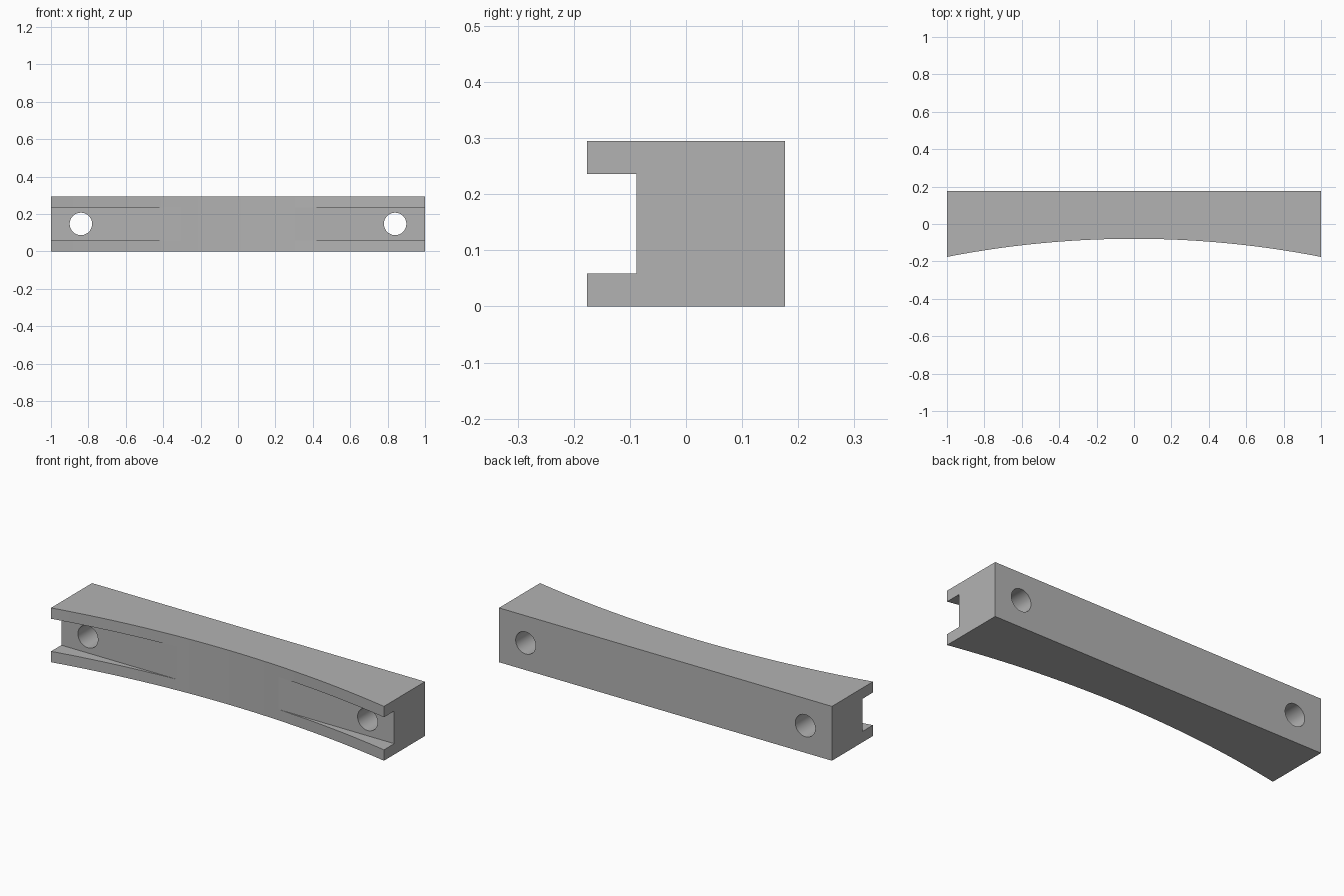
import bpy
import bmesh
import math

cube = bpy.data.objects.get("Cube")
if cube:
    bpy.data.objects.remove(cube, do_unlink=True)

HALF_DEPTH, HEIGHT = 0.176, 0.295
SLOT_FLOOR, APEX = -0.088, -0.079
SEGMENTS = 40

grey = bpy.data.materials.new("plain grey")
grey.use_nodes = True
colour = (0.45, 0.45, 0.45, 1)
grey.diffuse_color = colour
grey.node_tree.nodes["Principled BSDF"].inputs["Base Color"].default_value = colour


def subtract(target, cutter):
    """Cut one shape from another and hide the cutter."""
    cutter.hide_render = True
    mod = target.modifiers.new(cutter.name, "BOOLEAN")
    mod.operation = "DIFFERENCE"
    mod.solver = "EXACT"
    mod.object = cutter
    bpy.ops.object.select_all(action="DESELECT")
    bpy.context.view_layer.objects.active = target
    target.select_set(True)
    bpy.ops.object.modifier_apply(modifier=mod.name)
    bpy.data.objects.remove(cutter, do_unlink=True)


# Bar with a shallow circular arc along its front
sag = APEX + HALF_DEPTH
radius = (1 + sag * sag) / (2 * sag)
half_angle = math.asin(1 / radius)
profile = [(1, HALF_DEPTH), (-1, HALF_DEPTH)]
for i in range(SEGMENTS + 1):
    a = half_angle * (2 * i / SEGMENTS - 1)
    profile.append((radius * math.sin(a), APEX - radius * (1 - math.cos(a))))

bm = bmesh.new()
base = bm.faces.new([bm.verts.new((x, y, 0)) for x, y in profile])
top = bmesh.ops.extrude_face_region(bm, geom=[base])["geom"]
bmesh.ops.translate(bm, vec=(0, 0, HEIGHT),
                    verts=[v for v in top if isinstance(v, bmesh.types.BMVert)])
bmesh.ops.recalc_face_normals(bm, faces=bm.faces)
mesh = bpy.data.meshes.new("curved_bar")
bm.to_mesh(mesh)
bm.free()
mesh.materials.append(grey)
bar = bpy.data.objects.new("curved_bar", mesh)
bpy.context.collection.objects.link(bar)

# Flat-floored slot running the full length of the front
bpy.ops.mesh.primitive_cube_add(size=1, location=(0, SLOT_FLOOR - 0.25, HEIGHT / 2))
slot = bpy.context.object
slot.name = "slot_cutter"
slot.scale = (2.4, 0.5, 0.177)
subtract(bar, slot)

# Mounting holes through both ends
for side in (-1, 1):
    bpy.ops.mesh.primitive_cylinder_add(
        vertices=48, radius=0.06, depth=1,
        location=(side * 0.84, 0, HEIGHT / 2), rotation=(math.pi / 2, 0, 0))
    hole = bpy.context.object
    hole.name = "hole_cutter"
    subtract(bar, hole)

bar.data.materials.clear()
bar.data.materials.append(grey)
for face in bar.data.polygons:
    face.material_index = 0
bpy.ops.object.shade_smooth_by_angle(angle=math.radians(30))

# Keep sharp creases where the slot floor fades into the arc
for edge in bar.data.edges:
    a, b = (bar.data.vertices[i].co for i in edge.vertices)
    if abs(a.y - SLOT_FLOOR) < 0.001 and abs(b.y - SLOT_FLOOR) < 0.001:
        edge.use_edge_sharp = True
